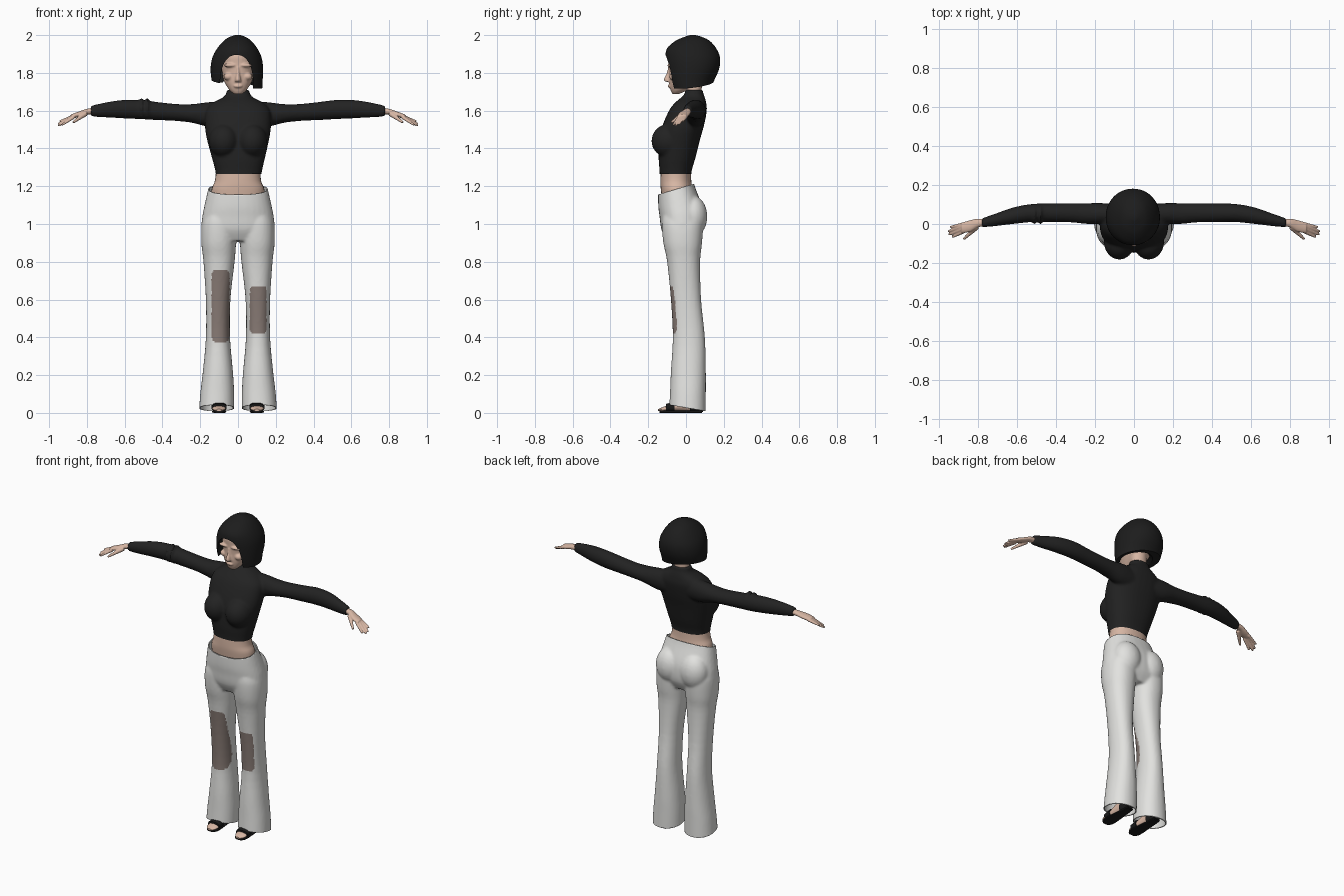
import bpy, bmesh, math
from mathutils import Vector, Matrix

old = bpy.data.objects.get("Cube")
if old:
    bpy.data.objects.remove(old, do_unlink=True)

CM = 0.01  # all part sizes below are in hundredths of a unit
AXES = {"x": (2, 0, 1), "y": (0, 2, 1), "z": (0, 1, 2)}


def material(name, r, g, b):
    m = bpy.data.materials.new(name)
    m.use_nodes = True
    m.diffuse_color = (r, g, b, 1)
    m.node_tree.nodes["Principled BSDF"].inputs["Base Color"].default_value = (r, g, b, 1)
    return m


skin = material("skin", .68, .47, .37)
knit = material("black_knit", .016, .016, .016)
hair_black = material("hair_black", .012, .012, .012)
cloth = material("white_cloth", .76, .76, .74)
patch = material("worn_patch", .25, .20, .18)
leather = material("black_leather", .01, .01, .01)


def spline(rows, steps=4):
    """Smoothly fill in sections between the given ones."""
    out = []
    for i in range(len(rows) - 1):
        quad = [rows[max(i - 1, 0)], rows[i], rows[i + 1], rows[min(i + 2, len(rows) - 1)]]
        for s in range(steps):
            t = s / steps
            out.append([b + t * (c - a) / 2 + t * t * (2 * a - 5 * b + 4 * c - d) / 2
                        + t ** 3 * (3 * b - a - 3 * c + d) / 2 for a, b, c, d in zip(*quad)])
    return out + [rows[-1]]


def loft(bm, rows, axis="z", flip=1, power=2.0, n=32):
    """Closed tube; each row is position, then the two extents across the axis."""
    rings = []
    for t, a0, a1, b0, b1 in spline(rows):
        ring = []
        for k in range(n):
            c, s = math.cos(math.tau * k / n), math.sin(math.tau * k / n)
            u = math.copysign(abs(c) ** (2 / power), c)
            v = math.copysign(abs(s) ** (2 / power), s)
            p = ((a0 + a1 + u * (a1 - a0)) / 2, (b0 + b1 + v * (b1 - b0)) / 2, t)
            p = [p[i] * CM for i in AXES[axis]]
            ring.append(bm.verts.new((p[0] * flip, p[1], p[2])))
        rings.append(ring)
    faces = [bm.faces.new(rings[0]), bm.faces.new(rings[-1][::-1])]
    for lo, hi in zip(rings, rings[1:]):
        faces += [bm.faces.new((lo[k], hi[k], hi[k - 1], lo[k - 1])) for k in range(n)]
    bmesh.ops.recalc_face_normals(bm, faces=faces)


def ball(bm, centre, radii):
    m = Matrix.Translation(Vector(centre) * CM) @ Matrix.Diagonal((*(Vector(radii) * CM), 1))
    bmesh.ops.create_uvsphere(bm, u_segments=24, v_segments=16, radius=1, matrix=m)


def finger(bm, start, end, r0, r1, flip):
    a, b = (Vector((p[0] * flip, p[1], p[2])) for p in (start, end))
    d = b - a
    m = Matrix.Translation((a + b) / 2 * CM) @ d.to_track_quat("Z", "Y").to_matrix().to_4x4()
    bmesh.ops.create_cone(bm, cap_ends=True, segments=12, radius1=r0 * CM, radius2=r1 * CM,
                          depth=d.length * CM, matrix=m)
    ball(bm, b, (r1, r1, r1))


def trim(bm, point, normal, fill=False):
    """Cut away everything on the normal's side of a plane."""
    cut = bmesh.ops.bisect_plane(bm, geom=bm.verts[:] + bm.edges[:] + bm.faces[:], clear_outer=True,
                                 plane_co=Vector(point) * CM, plane_no=normal)["geom_cut"]
    if fill:
        bmesh.ops.holes_fill(bm, edges=[e for e in cut if isinstance(e, bmesh.types.BMEdge)])


def make(name, bm, *mats):
    mesh = bpy.data.meshes.new(name)
    bm.to_mesh(mesh)
    bm.free()
    ob = bpy.data.objects.new(name, mesh)
    bpy.context.collection.objects.link(ob)
    return finish(ob, mats)


def finish(ob, mats):
    ob.data.materials.clear()
    for m in mats:
        ob.data.materials.append(m)
    ob.data.polygons.foreach_set("use_smooth", [True] * len(ob.data.polygons))
    ob.data.set_sharp_from_angle(angle=math.radians(50))
    return ob


def bake(ob):
    mesh = bpy.data.meshes.new_from_object(ob.evaluated_get(bpy.context.evaluated_depsgraph_get()))
    ob.modifiers.clear()
    ob.data = mesh
    bpy.context.view_layer.update()


def blend(name, bm, voxel, rounds, *mats):
    """Fuse overlapping volumes into one soft skin."""
    ob = make(name, bm, *mats)
    re = ob.modifiers.new("fuse", "REMESH")
    re.mode, re.voxel_size = "VOXEL", voxel * CM
    sm = ob.modifiers.new("soften", "SMOOTH")
    sm.factor, sm.iterations = .5, rounds
    bake(ob)
    return finish(ob, mats)


# Sweater: torso, bust and sleeves
bm = bmesh.new()
loft(bm, [(122, -11.5, 12, -14, 3), (128, -12, 12.7, -14, 3), (135, -13.8, 14.3, -14.5, 5),
          (145, -16.5, 16.5, -14, 7.5), (152, -17.5, 17.5, -12.5, 9.5), (160, -17, 17, -9, 11),
          (164, -13.5, 13.5, -6, 10.7), (167, -8, 8, -2.5, 10), (169, -6.3, 6.3, -.7, 9.2),
          (171, -6, 6, -.5, 9)], power=2.3)
for side in (-1, 1):
    ball(bm, (7.5 * side, -9, 144), (8, 9.3, 9))
    loft(bm, [(8, 0, 10, 151, 165), (16, 0, 10.7, 151.5, 164.5), (24, 0, 10.7, 153.5, 163.5),
              (32, .8, 10.7, 154.5, 163.5), (42, 1, 10.5, 155, 164.5), (52, 1, 10.3, 155.5, 165.7),
              (62, 0, 8.5, 156, 165.6), (72, -1.2, 5, 156.5, 164), (78, -1.7, 3, 157, 162.5)],
         "x", side)
for x in (-48, -51):  # gathered fabric on one sleeve
    ball(bm, (x, 5, 161), (1.2, 5.2, 5.8))
top = blend("sweater", bm, .8, 5, knit)
bm = bmesh.new()
bm.from_mesh(top.data)
trim(bm, (0, 0, 126.5), (0, 0, -1))
bm.to_mesh(top.data)
bm.free()

# Trousers: hips, seat and flared legs with worn knees
bm = bmesh.new()
loft(bm, [(126, -14, 14, -14, 3), (119, -15.7, 15.7, -14.7, 5), (110, -17.7, 17.7, -14.7, 8.5),
          (104, -18.9, 18.9, -14, 9.5), (97, -19.3, 19.3, -13, 9), (91, -17, 17, -10, 6)], power=2.3)
for side in (-1, 1):
    ball(bm, (8.5 * side, 3.5, 104), (9, 7.8, 11))
    loft(bm, [(-4, 2, 21, -9.3, 10.5), (10, 2, 20, -8.5, 10.5), (22, 2.7, 18.6, -8, 10.5),
              (40, 4.2, 17, -7, 10), (60, 4, 17, -8, 8), (80, 1.8, 18.3, -10, 7.5),
              (90, 1, 19.4, -12, 8.5), (100, .5, 19.2, -12.8, 9), (106, 2, 17, -12, 8)],
         flip=side, power=2.2)
trousers = blend("trousers", bm, .8, 5, cloth, patch)
bm = bmesh.new()
bm.from_mesh(trousers.data)
trim(bm, (0, -5, 118.5), (0, -.3, 1))
trim(bm, (0, 0, 2.7), (0, -.17, -1))
for f in bm.faces:
    c = f.calc_center_median() / CM
    for x, z, w, h in ((-9.2, 56.5, 4.8, 19), (10.7, 54.5, 4.4, 12.7)):
        if f.normal.y < 0 and c.y < 0 and abs((c.x - x) / w) ** 6 + abs((c.z - z) / h) ** 12 < 1:
            f.material_index = 1
bm.to_mesh(trousers.data)
bm.free()
trousers.modifiers.new("fabric", "SOLIDIFY").thickness = .6 * CM

# Bare waist
bm = bmesh.new()
loft(bm, [(108, -14, 14, -12, 5), (118, -14, 14, -13.3, 3.5), (123, -12.2, 12.2, -13.5, 2.8),
          (131, -11.4, 11.8, -13.2, 2.5)], power=2.2)
make("waist", bm, skin)

# Head with neck, nose, brow, lips and ears
bm = bmesh.new()
loft(bm, [(168.7, -2, 2, -7, -4), (170.5, -4.2, 4.2, -8, 0), (173, -6, 6, -8.7, 4),
          (176, -7.6, 7.6, -9, 8), (180, -8.7, 8.7, -9, 13), (185, -9.4, 9.4, -9.2, 15),
          (190, -9, 9, -8.8, 15), (195, -6, 6, -4, 11)], power=2.2)
loft(bm, [(160, -6, 6, 0, 9), (170, -4.8, 4.8, .3, 8.3), (180, -5, 5, 0, 9)])
loft(bm, [(175.3, -1.7, 1.7, -11, -7), (176.6, -1.5, 1.5, -11.8, -7), (180, -.9, .9, -10.2, -7),
          (183, -.8, .8, -9.6, -7)])
ball(bm, (0, -8.6, 173), (2.3, 1.1, .9))
for side in (-1, 1):
    ball(bm, (4 * side, -8, 184), (3.6, 1.9, 1))
    ball(bm, (5 * side, -6.5, 178), (2.6, 2.3, 2))
    ball(bm, (9.2 * side, 2, 179), (1.1, 2, 3.2))
blend("head", bm, .5, 3, skin)

# Bobbed hair, hollowed beneath and opened around the face
bm = bmesh.new()
loft(bm, [(168, -12.5, 12.8, -7, 12.5), (175, -13.8, 13, -9.5, 14.5), (182, -14.5, 13.3, -10.5, 17.5),
          (188, -13.6, 12.5, -10.9, 18), (193, -11, 10.2, -10, 16), (197, -7.5, 7, -5.5, 12.5),
          (199, -4.5, 4, -1, 8.5), (200, -1.5, 1.5, 2, 5)], power=2.1, n=48)
trim(bm, (0, 0, 173.7), (-.15, .1, -1), fill=True)
hair = make("hair", bm, hair_black)
face_cut, nape_cut = bmesh.new(), bmesh.new()
loft(face_cut, [(-22, -9.5, 8, 158, 189.5), (-2, -9.5, 8, 158, 189.5)], "y", power=2.3, n=48)
ball(nape_cut, (-.3, 3, 171), (11.3, 10, 8))
for cutter in (make("face_cutter", face_cut), make("nape_cutter", nape_cut)):
    cutter.hide_render = True
    cut = hair.modifiers.new("cut", "BOOLEAN")
    cut.operation, cut.object, cut.solver = "DIFFERENCE", cutter, "EXACT"
    bpy.context.view_layer.update()
    bake(hair)
    bpy.data.objects.remove(cutter, do_unlink=True)
finish(hair, [hair_black])

# Hands and sandalled feet
for side, word in ((1, "left"), (-1, "right")):
    bm = bmesh.new()
    loft(bm, [(75, -1, 2.4, 158, 161.6), (80, -1.7, 2.7, 157.9, 161), (84, -4, 2, 156.7, 159.6),
              (88.5, -4.7, .6, 155.6, 158)], "x", side)
    for start, end in (((87, -3.7, 156.6), (93, -6.6, 152.6)), ((87.5, -2.4, 156.9), (94.7, -5.3, 152.2)),
                       ((87.5, -1, 157), (95, -3.6, 153)), ((87, .1, 157), (94, -1.5, 154.5))):
        finger(bm, start, end, 1, .6, side)
    finger(bm, (80.5, -1.5, 158.5), (87, -7.4, 154), 1.4, .7, side)
    blend(word + "_hand", bm, .4, 2, skin)

    bm = bmesh.new()
    loft(bm, [(-14.7, 8.5, 11.5, 1, 2), (-12, 6.7, 13.5, .8, 3.2), (-7, 6.5, 13.5, .8, 5),
              (0, 7.5, 13, .8, 9), (6, 8, 12.5, .8, 9), (8, 9, 11.5, 2, 6)], "y", side)
    make(word + "_foot", bm, skin)

    bm = bmesh.new()
    loft(bm, [(-14, 8, 12, 0, 1), (-11, 6.2, 13.8, 0, 1.2), (0, 7, 13.2, 0, 1.2),
              (8.5, 8, 12.5, 0, 1.2)], "y", side, power=4)
    loft(bm, [(-10.5, 6, 14, .6, 4.8), (-6, 6, 14, .6, 6)], "y", side, power=2.6)
    loft(bm, [(2, 7, 13.3, .5, 6), (9, 8, 12.5, .5, 6)], "y", side, power=2.6)
    make(word + "_sandal", bm, leather)
